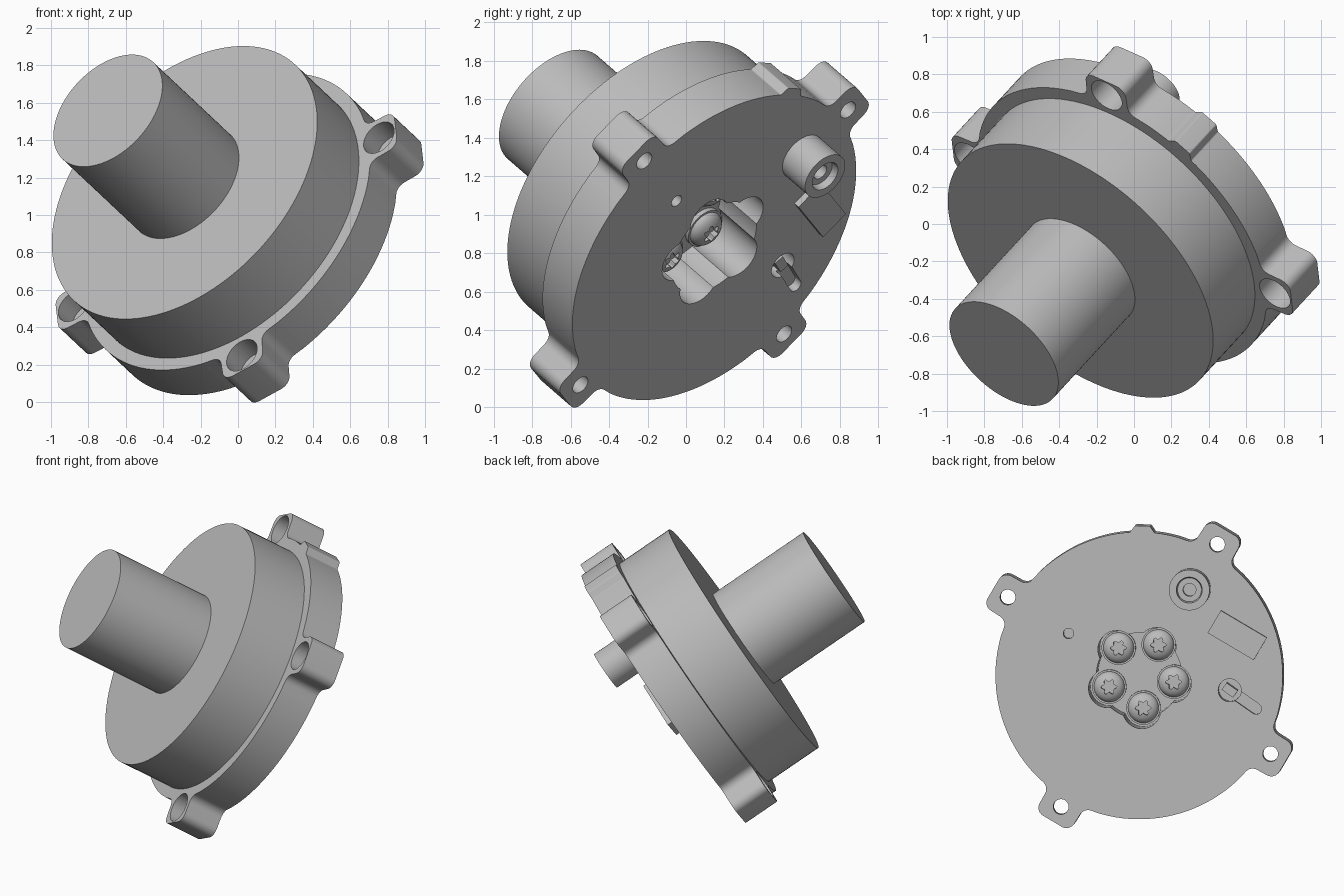
import bpy, bmesh
from math import pi, sin, cos, radians, sqrt, atan2
from mathutils import Vector, Matrix

if "Cube" in bpy.data.objects:
    bpy.data.objects.remove(bpy.data.objects["Cube"])

# Tilted frame: local Z runs out of the back face, origin at its centre
OUT = Vector((0.572, 0.62, -0.537)).normalized()
SIDE = Vector((-OUT.y, OUT.x, 0)).normalized()
UP = OUT.cross(SIDE)
FRAME = Matrix.Translation((0.08, 0.147, 0.83)) @ Matrix((SIDE, UP, OUT)).transposed().to_4x4()

metal = bpy.data.materials.new("cast grey")
GREY = (0.5, 0.5, 0.5, 1)
metal.use_nodes = True
metal.diffuse_color = GREY
metal.node_tree.nodes["Principled BSDF"].inputs["Base Color"].default_value = GREY

R_BODY, R_FLANGE = 0.865, 0.94
Z_FRONT, Z_STEP = -0.64, -0.25
LUGS = [radians(57.8 + 90 * k) for k in range(4)]


def add(name, bm):
    bmesh.ops.recalc_face_normals(bm, faces=bm.faces)
    mesh = bpy.data.meshes.new(name)
    bm.to_mesh(mesh)
    bm.free()
    mesh.materials.append(metal)
    obj = bpy.data.objects.new(name, mesh)
    bpy.context.collection.objects.link(obj)
    obj.matrix_world = FRAME
    return obj


def prism(name, outline, z0, z1):
    bm = bmesh.new()
    face = bm.faces.new([bm.verts.new((x, y, z0)) for x, y in outline])
    top = bmesh.ops.extrude_face_region(bm, geom=[face])["geom"]
    bmesh.ops.translate(bm, vec=(0, 0, z1 - z0),
                        verts=[v for v in top if isinstance(v, bmesh.types.BMVert)])
    return add(name, bm)


def lathe(name, profile, centre=(0, 0), steps=48):
    bm = bmesh.new()
    verts = [bm.verts.new((r, 0, z)) for r, z in profile]
    edges = [bm.edges.new(pair) for pair in zip(verts, verts[1:])]
    bmesh.ops.spin(bm, geom=verts + edges, cent=(0, 0, 0), axis=(0, 0, 1),
                   angle=2 * pi, steps=steps)
    bmesh.ops.remove_doubles(bm, verts=bm.verts, dist=1e-5)
    bmesh.ops.translate(bm, verts=bm.verts, vec=(*centre, 0))
    return add(name, bm)


def rod(name, r, z0, z1, centre=(0, 0), steps=48):
    return lathe(name, [(0, z0), (r, z0), (r, z1), (0, z1)], centre, steps)


def boolean(obj, tool, operation="DIFFERENCE"):
    tool.hide_render = True
    mod = obj.modifiers.new("cut", "BOOLEAN")
    mod.operation, mod.solver, mod.object = operation, "EXACT", tool
    bpy.context.view_layer.update()
    result = obj.evaluated_get(bpy.context.evaluated_depsgraph_get())
    mesh = bpy.data.meshes.new_from_object(result)
    obj.modifiers.clear()
    obj.data = mesh
    bpy.data.objects.remove(tool)


def polar(r, a):
    return Vector((r * cos(a), r * sin(a)))


def fillet(p, q, s, r, steps=6):
    """Arc of radius r that rounds the corner q between p and s."""
    u, v = (p - q).normalized(), (s - q).normalized()
    half = u.angle(v) / 2
    mid = q + (u + v).normalized() * r / sin(half)
    a, b = q + u * r / (sin(half) / cos(half)), q + v * r / (sin(half) / cos(half))
    a0, a1 = atan2(*(a - mid).yx), atan2(*(b - mid).yx)
    turn = (a1 - a0 + pi) % (2 * pi) - pi
    return [mid + polar(r, a0 + turn * i / steps) for i in range(steps + 1)]


def tab(angle, tip, width, foot, r_in, r_out):
    """Outline of a rounded tab growing out of the flange circle."""
    d, t = polar(1, angle), polar(1, angle + pi / 2)
    root = sqrt(R_FLANGE ** 2 - width[0] ** 2)
    local = [(sqrt(R_FLANGE ** 2 - foot ** 2), -foot), (root, -width[0]), (tip, -width[1]),
             (tip, width[1]), (root, width[0]), (sqrt(R_FLANGE ** 2 - foot ** 2), foot)]
    pts = [d * a + t * b for a, b in local]
    out = [pts[0]]
    for i, r in zip(range(1, 5), (r_in, r_out, r_out, r_in)):
        out += fillet(pts[i - 1], pts[i], pts[i + 1], r)
    return out + [pts[-1]]


# Flange outline: circle with four lugs and one small key
tabs = [(a, tab(a, 1.11, (0.135, 0.13), 0.24, 0.06, 0.06), 0.24) for a in LUGS]
key = radians(87.3)
tabs.insert(1, (key, tab(key, 0.98, (0.08, 0.05), 0.11, 0.01, 0.012), 0.11))
outline = []
for i, (angle, pts, foot) in enumerate(tabs):
    after, _, next_foot = tabs[(i + 1) % len(tabs)]
    start = angle + foot / R_FLANGE + 0.02
    end = after + (2 * pi if after < angle else 0) - next_foot / R_FLANGE - 0.02
    outline += pts + [polar(R_FLANGE, start + (end - start) * k / 20) for k in range(21)]

housing = prism("housing", outline, Z_STEP, 0)
boolean(housing, rod("body", R_BODY, Z_FRONT, -0.1, steps=128), "UNION")

# Stepped bolt holes in the lugs
for a in LUGS:
    c = polar(1.0, a)
    boolean(housing, rod("bolt_hole", 0.05, -0.4, 0.1, c, 32))
    boolean(housing, rod("counterbore", 0.1, -0.4, -0.12, c, 32))

# Lobed screw pocket, small blind hole, sensor hole and groove
SCREWS = [polar(0.223, radians(57 + 72 * k)) for k in range(5)]
FLOOR = -0.3
boolean(housing, rod("pocket", 0.28, FLOOR, 0.1))
for c in SCREWS:
    boolean(housing, rod("lobe", 0.125, FLOOR, 0.1, c, 32))
boolean(housing, rod("blind_hole", 0.034, -0.08, 0.1, (-0.455, 0.286), 24))
hole, groove_end = Vector((0.59, -0.11)), Vector((0.76, -0.235))
boolean(housing, rod("sensor_hole", 0.075, -0.12, 0.1, hole, 32))
along = (groove_end - hole).normalized()
heading = atan2(along.y, along.x)
capsule = [c + polar(0.036, heading + turn + pi * k / 10)
           for c, turn in ((groove_end, -pi / 2), (hole, pi / 2)) for k in range(11)]
boolean(housing, prism("groove", capsule, -0.05, 0.1))


def plate(name, centre, length, width, angle, z0, z1):
    d, t = polar(length / 2, angle), polar(width / 2, angle + pi / 2)
    c = Vector(centre)
    return prism(name, [c - d - t, c + d - t, c + d + t, c - d + t], z0, z1)


parts = [housing]
parts.append(rod("shaft", 0.355, Z_FRONT - 0.716, Z_FRONT + 0.02, steps=96))
parts.append(plate("sensor_plug", hole, 0.09, 0.055, heading, -0.13, -0.01))
parts.append(plate("label_plate", (0.65, 0.25), 0.35, 0.17, radians(-32), -0.01, 0.035))
parts.append(lathe("rear_boss", [(0, -0.01), (0.133, -0.01), (0.133, 0.19), (0.085, 0.19),
                                 (0.078, 0.15), (0.042, 0.15), (0.042, 0.08), (0, 0.08)],
                   (0.35, 0.56)))

# Domed screws with six-lobed sockets
dome = [(0.1 * cos(t), FLOOR + 0.025 + 0.06 * sin(t)) for t in [pi / 2 * k / 8 for k in range(8)]]
for i, c in enumerate(SCREWS):
    screw = lathe(f"screw_{i + 1}", [(0, FLOOR - 0.01), (0.112, FLOOR - 0.01),
                                    (0.112, FLOOR + 0.025)] + dome + [(0, FLOOR + 0.085)], c, 32)
    star = [c + polar(0.043 + 0.009 * cos(6 * a), a) for a in [2 * pi * k / 48 for k in range(48)]]
    boolean(screw, prism("socket", star, FLOOR + 0.04, 0))
    parts.append(screw)

# Smooth round walls, sharp edges
bpy.ops.object.select_all(action="DESELECT")
for obj in parts:
    obj.select_set(True)
bpy.context.view_layer.objects.active = housing
bpy.ops.object.shade_smooth_by_angle(angle=radians(30))
